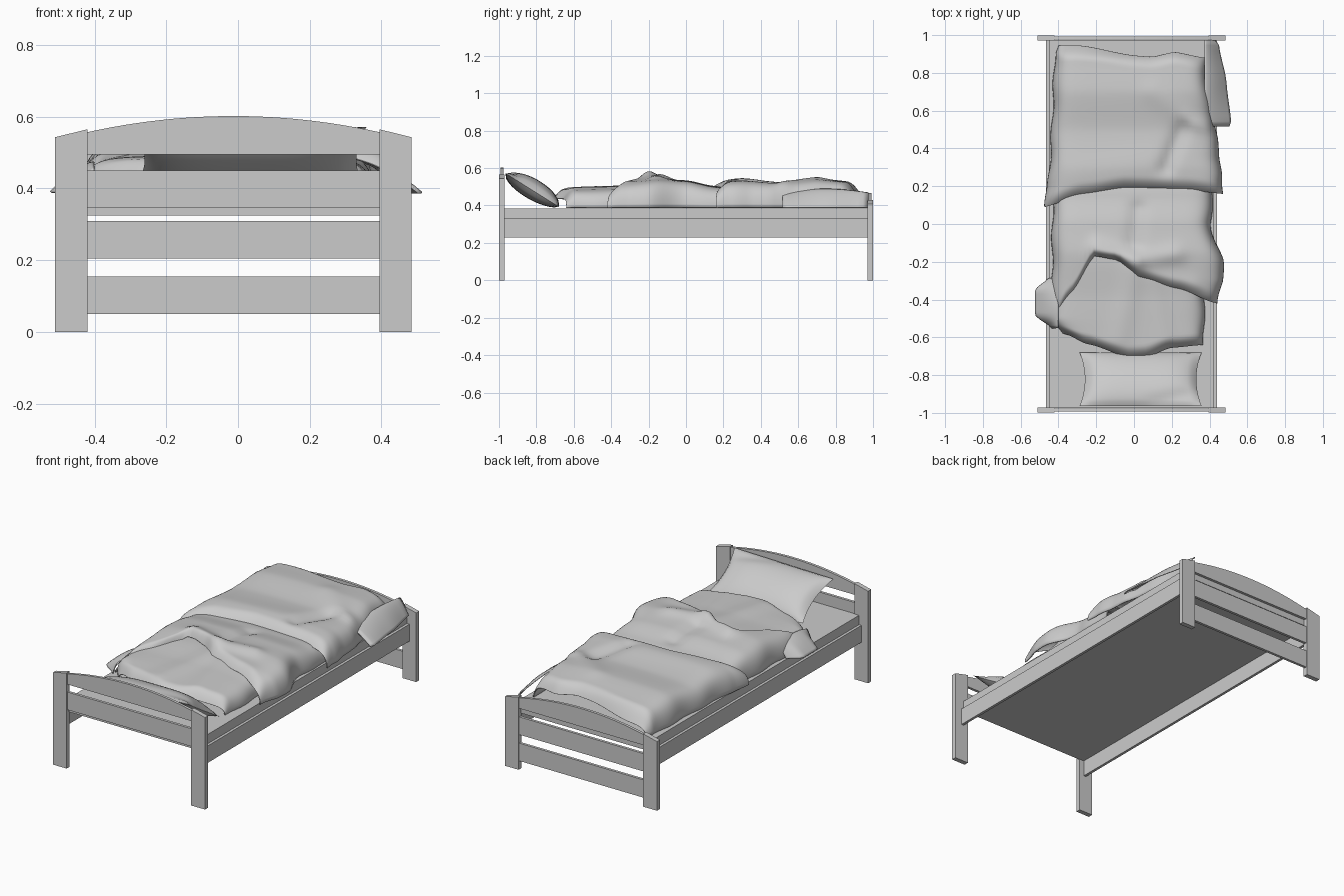
import bpy, math

cube = bpy.data.objects.get("Cube")
if cube:
    bpy.data.objects.remove(cube)

grey = bpy.data.materials.new("plain_grey")
grey.use_nodes = True
GREY = (0.6, 0.6, 0.6, 1)
grey.diffuse_color = GREY
grey.node_tree.nodes["Principled BSDF"].inputs["Base Color"].default_value = GREY

MID = -0.013          # centre line of the frame
INNER, OUTER = 0.407, 0.497


def add(name, verts, faces, smooth=False):
    mesh = bpy.data.meshes.new(name)
    mesh.from_pydata(verts, [], faces)
    mesh.materials.append(grey)
    ob = bpy.data.objects.new(name, mesh)
    bpy.context.collection.objects.link(ob)
    if smooth:
        for p in mesh.polygons:
            p.use_smooth = True
    return ob


def slab(name, outline, y0, y1):
    """Extrude an x-z outline along y."""
    n = len(outline)
    verts = [(x, y, z) for y in (y0, y1) for x, z in outline]
    faces = [tuple(range(n)), tuple(range(2 * n - 1, n - 1, -1))]
    faces += [(i, i + n, (i + 1) % n + n, (i + 1) % n) for i in range(n)]
    return add(name, verts, faces)


def box(name, x0, x1, y0, y1, z0, z1):
    return slab(name, [(x0, z0), (x1, z0), (x1, z1), (x0, z1)], y0, y1)


def curve(points, t):
    """Eased interpolation through (t, value) points."""
    if t <= points[0][0]:
        return points[0][1]
    for (a, va), (b, vb) in zip(points, points[1:]):
        if t <= b:
            k = (t - a) / (b - a)
            k = 0.5 * k + 0.5 * k * k * (3 - 2 * k)
            return va + (vb - va) * k
    return points[-1][1]


def ridge(x, y, a, b, height, width):
    """Rounded crease along the segment a-b."""
    dx, dy = b[0] - a[0], b[1] - a[1]
    k = max(0, min(1, ((x - a[0]) * dx + (y - a[1]) * dy) / (dx * dx + dy * dy)))
    d2 = (x - a[0] - k * dx) ** 2 + (y - a[1] - k * dy) ** 2
    return height * math.exp(-d2 / width ** 2)


def grid(name, func, nu, nv, thick=0):
    verts = [func(i / nu, j / nv) for j in range(nv + 1) for i in range(nu + 1)]
    w = nu + 1
    faces = [(j * w + i, j * w + i + 1, (j + 1) * w + i + 1, (j + 1) * w + i)
             for j in range(nv) for i in range(nu)]
    ob = add(name, verts, faces, True)
    if thick:
        mod = ob.modifiers.new("thickness", 'SOLIDIFY')
        mod.thickness = thick
    return ob


# Head and foot ends: posts with slanted tops, arched panel, straight rails
for end, y, drop, rails in (("head", -0.985, 0, [0.345]),
                            ("foot", 0.985, 0.135, [0.205, 0.05])):
    for side, s in (("left", 1), ("right", -1)):
        slab(f"{end}_post_{side}",
             [(MID + s * INNER, 0), (MID + s * OUTER, 0),
              (MID + s * OUTER, 0.543 - drop), (MID + s * INNER, 0.565 - drop)],
             y - 0.014, y + 0.014)
    arch = [(MID - INNER, 0.495 - drop), (MID + INNER, 0.495 - drop)]
    for i in range(25):
        q = 1 - i / 12
        arch.append((MID + INNER * q, 0.602 - 0.045 * q * q - drop))
    slab(f"{end}_arch", arch, y - 0.008, y + 0.008)
    for i, z in enumerate(rails):
        box(f"{end}_rail_{i}", MID - INNER, MID + INNER, y - 0.008, y + 0.008, z, z + 0.105)

# Side rails and bed base
for side, s in (("left", 1), ("right", -1)):
    a, b = sorted((MID + s * 0.437, MID + s * 0.453))
    box(f"side_rail_{side}", a, b, -0.975, 0.975, 0.23, 0.33)
box("mattress_base", MID - 0.437, MID + 0.437, -0.975, 0.975, 0.325, 0.385)

# Pillow: lens leaning on the headboard, sides pinched inwards
def pillow(side):
    def f(u, v):
        p, q = 2 * u - 1, 2 * v - 1
        bulge = max(0, (1 - p ** 4) * (1 - q * q)) ** 0.6
        off = bulge * (0.062 if side > 0 else -0.05)
        if side > 0:
            off += ridge(p, q, (0.3, 0.95), (0.8, 0.7), -0.022, 0.2) * bulge
        x = 0.035 + p * (0.295 + 0.028 * q * q)
        y = -0.822 - 0.142 * q + 0.55 * off
        z = 0.482 + (0.083 + 0.006 * p) * q + 0.83 * off
        return (x, y, max(z, 0.388))
    return f


grid("pillow_top", pillow(1), 24, 24)
grid("pillow_underside", pillow(-1), 24, 24)


# Duvet: overlapping draped layers with rounded edges
def duvet(name, head, foot, left, right, top, head_drop, foot_drop, creases, hem=0.388):
    def f(u, v):
        q = math.sin((u - 0.5) * math.pi)
        t = 0.5 - 0.5 * math.cos(v * math.pi)
        xg = q * 0.42
        y = curve(head, xg) * (1 - t) + curve(foot, xg) * t
        x0, x1 = curve(left, y), curve(right, y)
        x = x0 + (x1 - x0) * (q + 1) / 2
        z = curve(top, y)
        z += sum(ridge(x, y, *c) for c in creases)
        z -= 0.012 * q * q
        z -= head_drop * max(0, 1 - t / 0.09) ** 2 + foot_drop * max(0, 1 - (1 - t) / 0.09) ** 2
        fall = max(0, 1 - abs(q) ** 12) ** 0.5
        wave = 0.006 * math.sin(y * 23) * abs(q) ** 8
        return (x + wave, y, hem + (z - hem) * fall)
    return grid(name, f, 48, 48, 0.006)


duvet("duvet_lower",
      [(-0.42, -0.58), (-0.3, -0.635), (-0.05, -0.71), (0.05, -0.705), (0.22, -0.655), (0.42, -0.64)],
      [(-0.42, 0.0), (0.42, 0.0)],
      [(-0.7, -0.33), (-0.6, -0.36), (-0.5, -0.44), (-0.35, -0.43), (0, -0.42)],
      [(-0.65, 0.37), (0, 0.375)],
      [(-0.7, 0.487), (-0.4, 0.495), (-0.2, 0.51)], 0.05, 0,
      [((0, -0.25), (-0.08, -0.6), 0.01, 0.06), ((0.1, -0.3), (0.16, -0.6), 0.008, 0.05)])

duvet("duvet_middle",
      [(-0.42, -0.53), (-0.33, -0.38), (-0.21, -0.17), (-0.1, -0.19), (0, -0.28),
       (0.2, -0.34), (0.42, -0.42)],
      [(-0.42, 0.24), (0.42, 0.26)],
      [(-0.53, -0.435), (-0.3, -0.435), (0.2, -0.43)],
      [(-0.42, 0.44), (-0.3, 0.475), (-0.2, 0.47), (0, 0.405), (0.2, 0.42)],
      [(-0.5, 0.49), (-0.38, 0.52), (-0.15, 0.545), (0, 0.535), (0.15, 0.505), (0.25, 0.49)],
      0.035, 0,
      [((-0.2, -0.13), (0, -0.2), 0.025, 0.05), ((0, -0.2), (0.22, -0.16), 0.018, 0.05),
       ((0, -0.1), (0.02, 0.08), -0.018, 0.04), ((0.05, -0.27), (0.3, -0.33), 0.012, 0.06),
       ((-0.1, -0.2), (-0.02, -0.25), -0.02, 0.03)])

duvet("duvet_upper",
      [(-0.42, 0.09), (-0.25, 0.15), (-0.05, 0.19), (0.25, 0.18), (0.42, 0.16)],
      [(-0.42, 0.945), (-0.3, 0.945), (0.05, 0.89), (0.12, 0.885), (0.25, 0.91), (0.42, 0.88)],
      [(0.1, -0.48), (0.2, -0.455), (0.5, -0.435), (0.9, -0.42), (0.95, -0.4)],
      [(0.16, 0.475), (0.25, 0.47), (0.35, 0.445), (0.45, 0.45), (0.6, 0.41), (0.9, 0.375)],
      [(0.1, 0.525), (0.3, 0.538), (0.5, 0.525), (0.7, 0.545), (0.87, 0.53), (0.95, 0.5)],
      0.04, 0.05,
      [((0.17, 0.3), (0.26, 0.52), -0.022, 0.04), ((0.28, 0.54), (0.38, 0.52), 0.015, 0.04),
       ((-0.3, 0.25), (0.1, 0.32), 0.008, 0.1), ((0.1, 0.7), (0.25, 0.58), 0.008, 0.06)])


# Loose corners hanging over the bed sides
def corner(name, inner, outer, y0, y1, z_in, z_out):
    def f(u, v):
        y = y0 + (y1 - y0) * v
        reach = curve(outer, y)
        x = inner + (reach - inner) * u
        z = z_in + (z_out - z_in) * u ** 1.4 + 0.02 * math.sin(math.pi * v) * (1 - u * u)
        return (x, y, z)
    grid(name, f, 12, 16, 0.006)


corner("corner_left", 0.375, [(0.515, 0.505), (0.53, 0.515), (0.75, 0.49), (0.95, 0.45), (0.975, 0.43)],
       0.515, 0.975, 0.47, 0.39)
corner("corner_right", -0.4, [(-0.55, -0.43), (-0.48, -0.52), (-0.35, -0.52), (-0.29, -0.45)],
       -0.55, -0.29, 0.45, 0.388)
